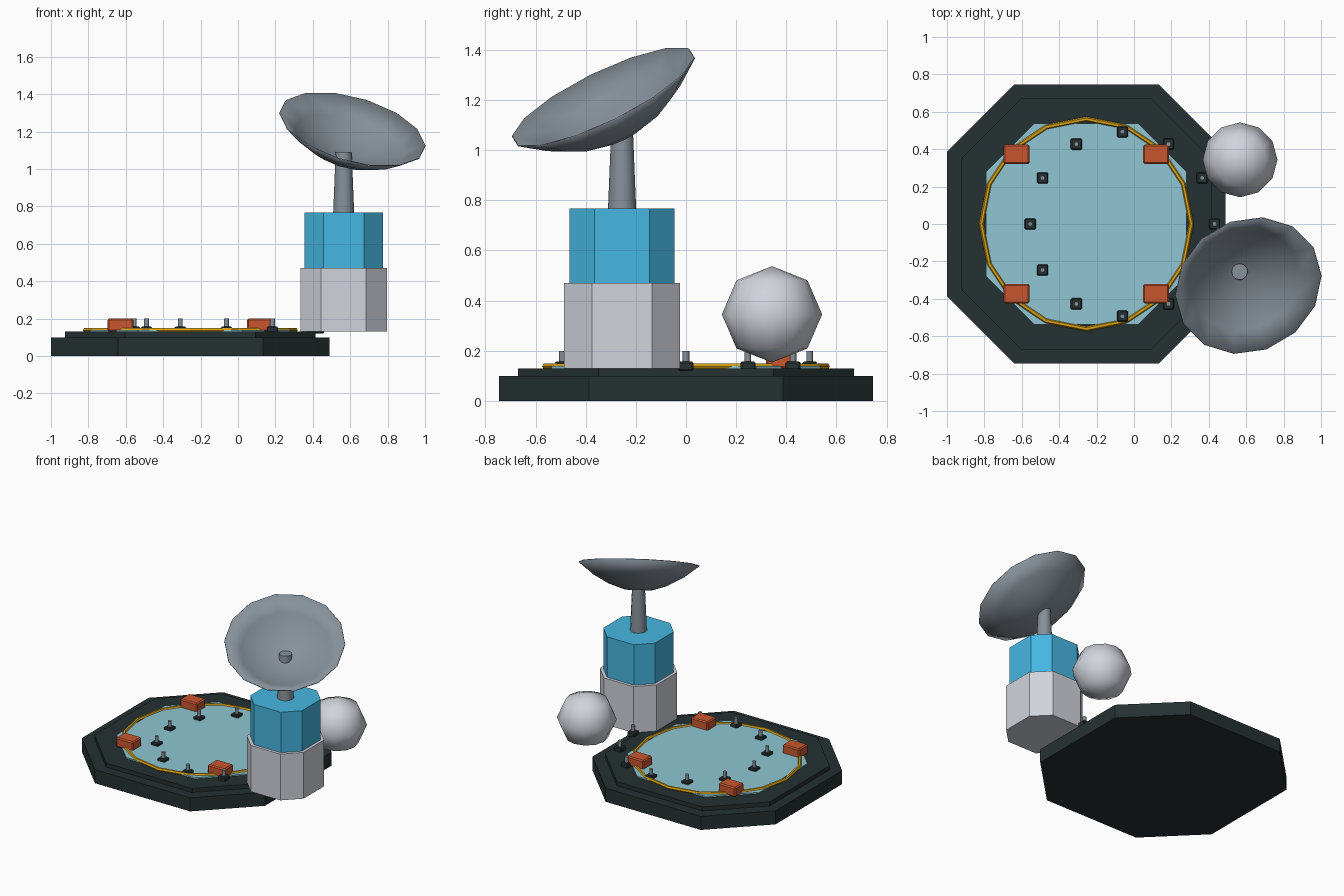
import bpy, bmesh, math
from mathutils import Matrix, Vector

if "Cube" in bpy.data.objects:
    bpy.data.objects.remove(bpy.data.objects["Cube"])


def material(name, rgb):
    """Flat colour from 0-255 sRGB values."""
    m = bpy.data.materials.new(name)
    lin = [((c / 255 + 0.055) / 1.055) ** 2.4 for c in rgb]
    m.diffuse_color = (*lin, 1)
    m.use_nodes = True
    m.node_tree.nodes["Principled BSDF"].inputs["Base Color"].default_value = m.diffuse_color
    return m


DARK = material("dark_slate", (37, 49, 49))
PAD = material("pale_blue", (142, 198, 211))
YELLOW = material("yellow", (218, 163, 18))
ORANGE = material("orange", (200, 86, 46))
LIGHT = material("light_grey", (209, 212, 221))
BLUE = material("sky_blue", (70, 183, 226))
STEEL = material("steel_grey", (134, 145, 154))


def finish(name, bm, mat, smooth=False, bevel=0):
    bmesh.ops.recalc_face_normals(bm, faces=bm.faces)
    me = bpy.data.meshes.new(name)
    bm.to_mesh(me)
    bm.free()
    me.materials.append(mat)
    ob = bpy.data.objects.new(name, me)
    bpy.context.collection.objects.link(ob)
    if bevel:
        b = ob.modifiers.new("bevel", 'BEVEL')
        b.width, b.segments = bevel, 1
    if smooth:
        bpy.ops.object.select_all(action='DESELECT')
        ob.select_set(True)
        bpy.context.view_layer.objects.active = ob
        bpy.ops.object.shade_smooth_by_angle(angle=math.radians(50))
    return ob


def octagon(name, x, y, half, z0, z1, mat):
    """Square prism with chamfered corners."""
    e = half * 0.52
    pts = [(half, -e), (half, e), (e, half), (-e, half),
           (-half, e), (-half, -e), (-e, -half), (e, -half)]
    bm = bmesh.new()
    face = bm.faces.new([bm.verts.new((x + a, y + b, z0)) for a, b in pts])
    ext = bmesh.ops.extrude_face_region(bm, geom=[face], use_keep_orig=True)
    top = [v for v in ext["geom"] if isinstance(v, bmesh.types.BMVert)]
    bmesh.ops.translate(bm, verts=top, vec=(0, 0, z1 - z0))
    return finish(name, bm, mat)


def box(name, loc, size, mat, bevel):
    bm = bmesh.new()
    bmesh.ops.create_cube(bm, size=1, matrix=Matrix.Translation(loc) @ Matrix.Diagonal((*size, 1)))
    return finish(name, bm, mat, bevel=bevel)


def cone(name, x, y, z0, z1, r0, r1, sides, mat):
    bm = bmesh.new()
    bmesh.ops.create_cone(bm, cap_ends=True, segments=sides, radius1=r0, radius2=r1,
                          depth=z1 - z0, matrix=Matrix.Translation((x, y, (z0 + z1) / 2)))
    return finish(name, bm, mat, smooth=True)


# Landing platform: base, raised step and painted pad
CX = -0.255
octagon("platform_base", CX, 0, 0.745, 0, 0.10, DARK)
octagon("platform_step", CX, 0, 0.67, 0.10, 0.13, DARK)
octagon("landing_pad", CX, 0, 0.537, 0.13, 0.139, PAD)

# Yellow ring around the pad
bpy.ops.mesh.primitive_torus_add(major_segments=16, minor_segments=6, major_radius=0.561,
                                 minor_radius=0.013, location=(CX, 0, 0.137))
ring = bpy.context.object
ring.name = "pad_ring"
ring.data.materials.append(YELLOW)

# Orange corner blocks
for sx in (-1, 1):
    for sy in (-1, 1):
        box("corner_block", (CX + sx * 0.373, sy * 0.372, 0.165), (0.138, 0.104, 0.07), ORANGE, 0.008)

# Circle of twelve small lamps
for k in range(12):
    a = k * math.pi / 6
    x, y = -0.062 + 0.493 * math.cos(a), 0.493 * math.sin(a)
    box("lamp_base", (x, y, 0.138), (0.06, 0.06, 0.038), DARK, 0.006)
    cone("lamp_pin", x, y, 0.15, 0.199, 0.013, 0.013, 8, STEEL)

# Control tower and mast
TX, TY = 0.565, -0.255
octagon("tower_base", TX, TY, 0.231, 0.13, 0.47, LIGHT)
octagon("tower_cabin", TX, TY, 0.21, 0.47, 0.767, BLUE)
cone("mast", TX, TY, 0.767, 1.09, 0.056, 0.043, 12, STEEL)

# Tilted dish: a shallow bowl of rings in a frame built on its axis
axis = Vector((0.25, -0.425, 0.87)).normalized()
up = (Vector((0, 0, 1)) - axis * axis.z).normalized()
side = axis.cross(up)
rim = Vector((0.612, -0.33, 1.212))
SIDES, R, DEPTH = 14, 0.403, 0.18
bm = bmesh.new()
apex = bm.verts.new(rim - axis * DEPTH)
prev = None
for t in (0.25, 0.5, 0.75, 1):
    loop = []
    for k in range(SIDES):
        a = (k + 0.5) * math.tau / SIDES
        loop.append(bm.verts.new(rim + (up * math.cos(a) + side * math.sin(a)) * R * t
                                 - axis * DEPTH * (1 - t * t)))
    for k in range(SIDES):
        j = (k + 1) % SIDES
        bm.faces.new((prev[k], loop[k], loop[j], prev[j]) if prev else (apex, loop[k], loop[j]))
    prev = loop
dish = finish("dish", bm, STEEL, smooth=True)
sol = dish.modifiers.new("thickness", 'SOLIDIFY')
sol.thickness, sol.offset = 0.005, 0

# Round radar dome
bm = bmesh.new()
bmesh.ops.create_uvsphere(bm, u_segments=12, v_segments=4, radius=1,
                          matrix=Matrix.Translation((0.567, 0.343, 0.345)) @ Matrix.Diagonal((0.2, 0.2, 0.192, 1)))
finish("radar_dome", bm, LIGHT, smooth=True)
